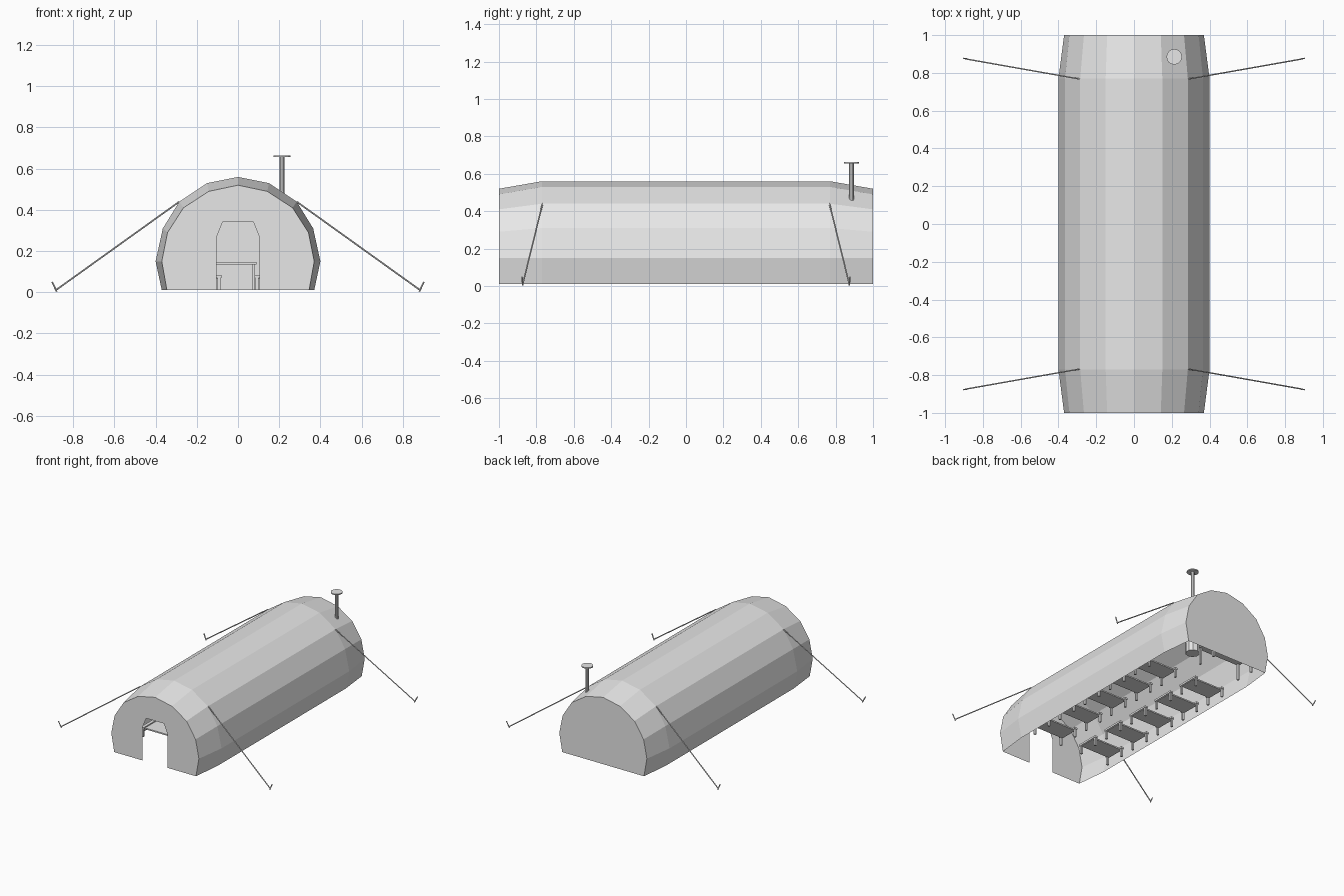
import bpy
from mathutils import Vector

cube = bpy.data.objects.get("Cube")
if cube:
    bpy.data.objects.remove(cube, do_unlink=True)

grey = bpy.data.materials.new("light_grey")
grey.use_nodes = True
grey.diffuse_color = (0.8, 0.8, 0.8, 1)
grey.node_tree.nodes["Principled BSDF"].inputs["Base Color"].default_value = (0.8, 0.8, 0.8, 1)

FLOOR = 0.01


def make(name, verts, faces):
    mesh = bpy.data.meshes.new(name)
    mesh.from_pydata(verts, [], faces)
    mesh.materials.append(grey)
    mesh.update()
    obj = bpy.data.objects.new(name, mesh)
    bpy.context.collection.objects.link(obj)
    return obj


def finish(name):
    obj = bpy.context.object
    obj.name = name
    obj.data.materials.append(grey)
    return obj


def box(name, low, high):
    low, high = Vector(low), Vector(high)
    bpy.ops.mesh.primitive_cube_add(size=1, location=(low + high) / 2)
    obj = finish(name)
    obj.data.transform(obj.matrix_basis.Diagonal((*(high - low), 1)))
    return obj


def rod(name, start, end, radius, sides=6):
    start, end = Vector(start), Vector(end)
    way = end - start
    bpy.ops.mesh.primitive_cylinder_add(vertices=sides, radius=radius, depth=way.length,
                                        location=(start + end) / 2)
    obj = finish(name)
    obj.rotation_mode = 'QUATERNION'
    obj.rotation_quaternion = way.to_track_quat('Z', 'Y')
    return obj


# Arched canvas cover, tapered at both ends
def arch(half):
    return [(-x, z) for x, z in half] + [(x, z) for x, z in reversed(half[:-1])]


wide = arch([(0.37, FLOOR), (0.4, 0.15), (0.365, 0.31), (0.285, 0.44), (0.15, 0.53), (0, 0.56)])
small = arch([(0.345, FLOOR), (0.37, 0.15), (0.342, 0.29), (0.265, 0.41), (0.142, 0.49), (0, 0.52)])
n = len(wide)
verts = []
for y, ring in ((-1, small), (-0.77, wide), (0.77, wide), (1, small)):
    verts += [(x, y, z) for x, z in ring]
faces = [(r * n + i, r * n + i + 1, r * n + n + i + 1, r * n + n + i)
         for r in range(3) for i in range(n - 1)]
make("tent_cover", verts, [f[::-1] for f in faces])

# End walls, the front one with a doorway
back = [(x, 1, z) for x, z in small]
make("back_wall", back, [tuple(range(n))])
door = [(0.105, FLOOR), (0.105, 0.265), (0.075, 0.34)]
door += [(-x, z) for x, z in reversed(door)]
front = [(x, -1, z) for x, z in small + door]
make("front_wall", front, [tuple(reversed(range(len(front))))])

# Guy ropes and stakes at the four corners
for sx, side in ((1, "left"), (-1, "right")):
    for sy, end in ((1, "back"), (-1, "front")):
        foot = (sx * 0.885, sy * 0.873, FLOOR)
        rod(f"{end}_{side}_rope", (sx * 0.285, sy * 0.767, 0.44), foot, 0.004)
        rod(f"{end}_{side}_stake", (sx * 0.88, sy * 0.873, 0.003),
            (sx * 0.902, sy * 0.877, 0.05), 0.004)

# Two rows of camp beds
for sx, side in ((1, "left"), (-1, "right")):
    for k in range(5):
        y = -0.6 + 0.27 * k
        name = f"{side}_bed_{k + 1}"
        inner, outer = sorted((sx * 0.085, sx * 0.335))
        box(name + "_canvas", (inner, y - 0.07, 0.066), (outer, y + 0.07, 0.076))
        for i, x in enumerate((sx * 0.092, sx * 0.328)):
            box(f"{name}_bar_{i}", (x - 0.012, y - 0.085, 0.07), (x + 0.012, y + 0.085, 0.084))
            for j, ly in enumerate((y - 0.075, y + 0.075)):
                box(f"{name}_leg_{i}{j}", (x - 0.007, ly - 0.007, FLOOR),
                    (x + 0.007, ly + 0.007, 0.072))

# Table by the back wall
box("table_top", (-0.28, 0.79, 0.135), (0.09, 0.96, 0.146))
for i, x in enumerate((-0.265, 0.075)):
    for j, y in enumerate((0.805, 0.945)):
        box(f"table_leg_{i}{j}", (x - 0.007, y - 0.007, FLOOR), (x + 0.007, y + 0.007, 0.136))

# Stove with chimney and rain cap
rod("stove", (0.213, 0.885, FLOOR), (0.213, 0.885, 0.15), 0.05, 10)
rod("chimney_pipe", (0.213, 0.885, 0.15), (0.213, 0.885, 0.66), 0.0125, 10)
rod("chimney_cap", (0.213, 0.885, 0.656), (0.213, 0.885, 0.664), 0.041, 16)
